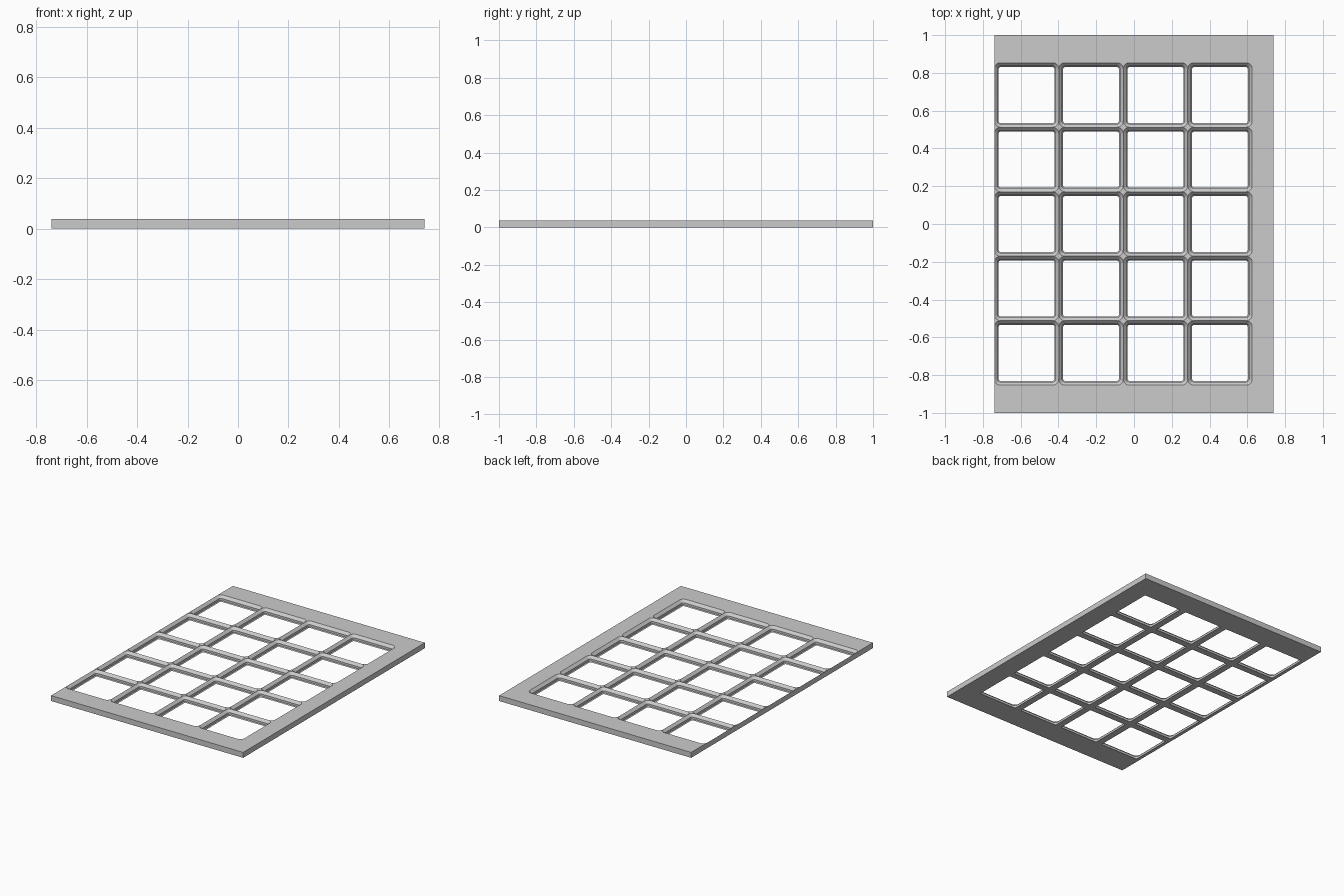
import bpy, bmesh, math

if "Cube" in bpy.data.objects:
    bpy.data.objects.remove(bpy.data.objects["Cube"])

S = 2 / 246                      # model units per millimetre
PITCH, NX, NY = 42, 4, 5         # cell size and counts
X0, X1, Y0, Y1 = -91, 91, -123, 123
R, SEG = 4, 8                    # top corner radius, arc segments
H = 4.65
# pocket wall profile: (inset from cell edge, height)
PROFILE = [(0, H), (2.15, H - 2.15), (2.15, 0.7), (2.85, 0)]
GX, GY = X0, -PITCH * NY / 2     # grid origin: flush left, centred in y

bm = bmesh.new()


def face(pts):
    return bm.faces.new([bm.verts.new((x * S, y * S, z * S)) for x, y, z in pts])


def corner_arcs(cx, cy, inset, z):
    """Four corner arcs of a rounded square, counter-clockwise."""
    d, r = PITCH / 2 - R, R - inset
    arcs = []
    for k, (sx, sy) in enumerate([(1, 1), (-1, 1), (-1, -1), (1, -1)]):
        arcs.append([(cx + sx * d + r * math.cos(a), cy + sy * d + r * math.sin(a), z)
                     for a in [(k + i / SEG) * math.pi / 2 for i in range(SEG + 1)]])
    return arcs


def pocket(cx, cy):
    levels = [corner_arcs(cx, cy, i, z) for i, z in PROFILE]
    rings = [[p for arc in lv for p in arc] for lv in levels]
    # stepped pocket walls
    for a, b in zip(rings, rings[1:]):
        for i in range(len(a)):
            j = (i + 1) % len(a)
            face([a[i], a[j], b[j], b[i]])
    # top star-shaped corner pieces and the flat underside
    h = PITCH / 2
    top, low = levels[0], levels[-1]
    for k, (sx, sy) in enumerate([(1, 1), (-1, 1), (-1, -1), (1, -1)]):
        c = (cx + sx * h, cy + sy * h)
        face([(*c, H)] + top[k][::-1])
        s, e = top[k][0], top[k][-1]
        n = top[(k + 1) % 4][0]
        face([(s[0], s[1], 0), (*c, 0), (e[0], e[1], 0)] + low[k][::-1])
        face([(e[0], e[1], 0), (n[0], n[1], 0), low[(k + 1) % 4][0], low[k][-1]])


for ix in range(NX):
    for iy in range(NY):
        pocket(GX + (ix + .5) * PITCH, GY + (iy + .5) * PITCH)


# solid border on three sides, split at the cell break points
def breaks(start, n, ends):
    pts = set(ends)
    for i in range(n):
        a = start + i * PITCH
        pts.update((a, a + R, a + PITCH - R, a + PITCH))
    return sorted(pts)


xs, ys = breaks(GX, NX, (X0, X1)), breaks(GY, NY, (Y0, Y1))
for xa, xb in zip(xs, xs[1:]):
    for ya, yb in zip(ys, ys[1:]):
        if xa >= GX + NX * PITCH or ya < GY or ya >= -GY:
            for z in (0, H):
                face([(xa, ya, z), (xb, ya, z), (xb, yb, z), (xa, yb, z)])

# outer side walls
for xa, xb in zip(xs, xs[1:]):
    for y in (Y0, Y1):
        face([(xa, y, 0), (xb, y, 0), (xb, y, H), (xa, y, H)])
for ya, yb in zip(ys, ys[1:]):
    for x in (X0, X1):
        face([(x, ya, 0), (x, yb, 0), (x, yb, H), (x, ya, H)])

bmesh.ops.remove_doubles(bm, verts=bm.verts[:], dist=1e-5)
bmesh.ops.recalc_face_normals(bm, faces=bm.faces[:])
mesh = bpy.data.meshes.new("grid_baseplate")
bm.to_mesh(mesh)
bm.free()
plate = bpy.data.objects.new("grid_baseplate", mesh)
bpy.context.collection.objects.link(plate)
bpy.context.view_layer.objects.active = plate
plate.select_set(True)
bpy.ops.object.shade_smooth_by_angle(angle=math.radians(30))
